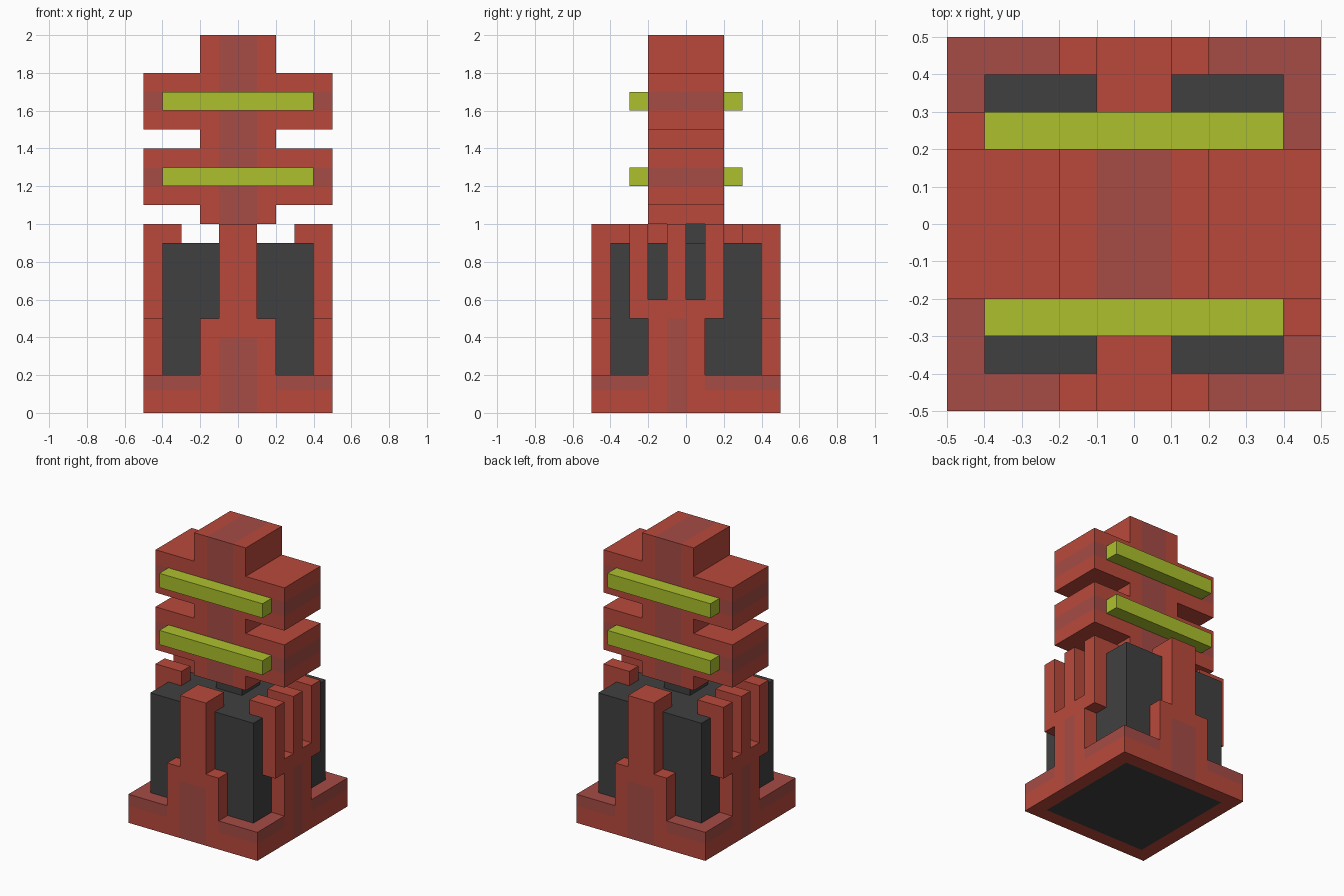
import bpy, bmesh, math
from mathutils import Matrix, Vector

cube = bpy.data.objects.get("Cube")
if cube:
    bpy.data.objects.remove(cube, do_unlink=True)


def linear(v):
    v /= 255
    return v / 12.92 if v <= 0.04045 else ((v + 0.055) / 1.055) ** 2.4


def material(name, r, g, b):
    m = bpy.data.materials.new(name)
    col = (linear(r), linear(g), linear(b), 1)
    m.use_nodes = True
    m.diffuse_color = col
    m.node_tree.nodes["Principled BSDF"].inputs["Base Color"].default_value = col
    return m


MATS = [material("red", 186, 73, 59), material("dull_red", 166, 75, 69),
        material("charcoal", 64, 64, 64), material("lime", 172, 192, 44)]
RED, DULL, DARK, LIME = range(4)


def finish(name, bm, cuts, rule, turn):
    """Cut along (axis, value) planes, colour the faces by rule, turn about z."""
    for axis, value in cuts:
        co, no = Vector(), Vector()
        co[axis], no[axis] = value, 1
        bmesh.ops.bisect_plane(bm, geom=bm.verts[:] + bm.edges[:] + bm.faces[:],
                               plane_co=co, plane_no=no, dist=1e-5)
    bmesh.ops.recalc_face_normals(bm, faces=bm.faces[:])
    bm.normal_update()
    used = []
    for f in bm.faces:
        mat = rule(f.calc_center_median(), f.normal) if callable(rule) else rule
        if mat not in used:
            used.append(mat)
        f.material_index = used.index(mat)
    bm.transform(Matrix.Rotation(turn, 4, 'Z'))
    me = bpy.data.meshes.new(name)
    bm.to_mesh(me)
    bm.free()
    for i in used:
        me.materials.append(MATS[i])
    ob = bpy.data.objects.new(name, me)
    bpy.context.collection.objects.link(ob)
    return ob


def box(name, x, y, z, rule=RED, cuts=(), turn=0):
    bm = bmesh.new()
    bmesh.ops.create_cube(bm, size=1)
    for v in bm.verts:
        v.co = [lo if c < 0 else hi for c, (lo, hi) in zip(v.co, (x, y, z))]
    return finish(name, bm, cuts, rule, turn)


def extrude(name, outline, axis, lo, hi, rule=RED, cuts=(), turn=0):
    """Extrude an outline of (across, z) points along x (0) or y (1)."""
    bm = bmesh.new()
    f = bm.faces.new([bm.verts.new((lo, a, z) if axis == 0 else (a, lo, z))
                      for a, z in outline])
    ext = bmesh.ops.extrude_face_region(bm, geom=[f], use_keep_orig=True)
    move = Vector((hi - lo, 0, 0) if axis == 0 else (0, hi - lo, 0))
    for v in ext["geom"]:
        if isinstance(v, bmesh.types.BMVert):
            v.co += move
    return finish(name, bm, cuts, rule, turn)


# Base slab: dull top and upper band, dull centre patches, dark underside
def base_rule(c, n):
    if n.z < -0.5:
        return DARK if max(abs(c.x), abs(c.y)) < 0.4 else RED
    if n.z > 0.5:
        return DULL
    if abs(n.y) > 0.5:
        patch, band = abs(c.x) < 0.1, abs(c.x) > 0.2
    else:
        s = c.y * math.copysign(1, c.x)
        patch, band = -0.1 < s < 0, s < -0.2 or s > 0.1
    return DULL if patch or (band and c.z > 0.12) else RED


base_cuts = [(a, v) for a in (0, 1) for v in (-0.4, -0.2, -0.1, 0, 0.1, 0.2, 0.4)]
box("base", (-0.5, 0.5), (-0.5, 0.5), (0, 0.2), base_rule, base_cuts + [(2, 0.12)])

# Dark core with a neck that carries the tower
box("core", (-0.4, 0.4), (-0.4, 0.4), (0.2, 0.9), DARK)
box("neck", (-0.1, 0.1), (-0.1, 0.1), (0.9, 1.0), DARK)

# Comb of three fingers, as (y, z) on the +x side
COMB = [(-0.3, 0.5), (0.2, 0.5), (0.2, 1), (0.1, 1), (0.1, 0.6), (0, 0.6), (0, 1),
        (-0.1, 1), (-0.1, 0.6), (-0.2, 0.6), (-0.2, 1), (-0.3, 1)]

# Clamps: each is built once and repeated half a turn round
for post, side, turn in (("front", "left", 0), ("back", "right", math.pi)):
    # Front and back posts with hooks and shoulder steps
    box(post + "_post", (-0.1, 0.1), (-0.5, -0.4), (0.2, 1),
        lambda c, n: DULL if n.y < -0.5 and c.z < 0.4 else RED, [(2, 0.4)], turn)
    box(post + "_post_hook", (-0.1, 0.1), (-0.4, -0.3), (0.9, 1), turn=turn)
    for i, x in enumerate(((-0.2, -0.1), (0.1, 0.2)), 1):
        box(f"{post}_step_{i}", x, (-0.5, -0.4), (0.2, 0.5), turn=turn)
    # Side hands: wrist, fingers and hooked fingertips
    box(side + "_wrist", (0.4, 0.5), (-0.2, 0.1), (0.2, 0.5),
        lambda c, n: DULL if n.x > 0.5 and -0.1 < c.y < 0 else RED,
        [(1, -0.1), (1, 0)], turn)
    extrude(side + "_fingers", COMB, 0, 0.4, 0.5, turn=turn)
    for i, y in enumerate((-0.3, -0.1, 0.1), 1):
        box(f"{side}_fingertip_{i}", (0.3, 0.4), (y, y + 0.1), (0.9, 1), turn=turn)


# Tower with two pairs of wings, dull centre stripe and wing stripes
def tower_rule(c, n):
    stripe = 1.2 < c.z < 1.3 or 1.6 < c.z < 1.7
    return DULL if abs(c.x) < 0.1 or (stripe and abs(n.z) < 0.5) else RED


half = [(0.2, 1), (0.2, 1.1), (0.5, 1.1), (0.5, 1.4), (0.2, 1.4),
        (0.2, 1.5), (0.5, 1.5), (0.5, 1.8), (0.2, 1.8), (0.2, 2)]
tower = half + [(-x, z) for x, z in reversed(half)]
extrude("tower", tower, 1, -0.2, 0.2, tower_rule,
        [(0, -0.1), (0, 0.1), (2, 1.2), (2, 1.3), (2, 1.6), (2, 1.7)])

# Lime bars on the front and back of the wings
for level, z in (("lower", 1.2), ("upper", 1.6)):
    for post, y in (("front", (-0.3, -0.2)), ("back", (0.2, 0.3))):
        box(f"{level}_{post}_bar", (-0.4, 0.4), y, (z, z + 0.1), LIME)
